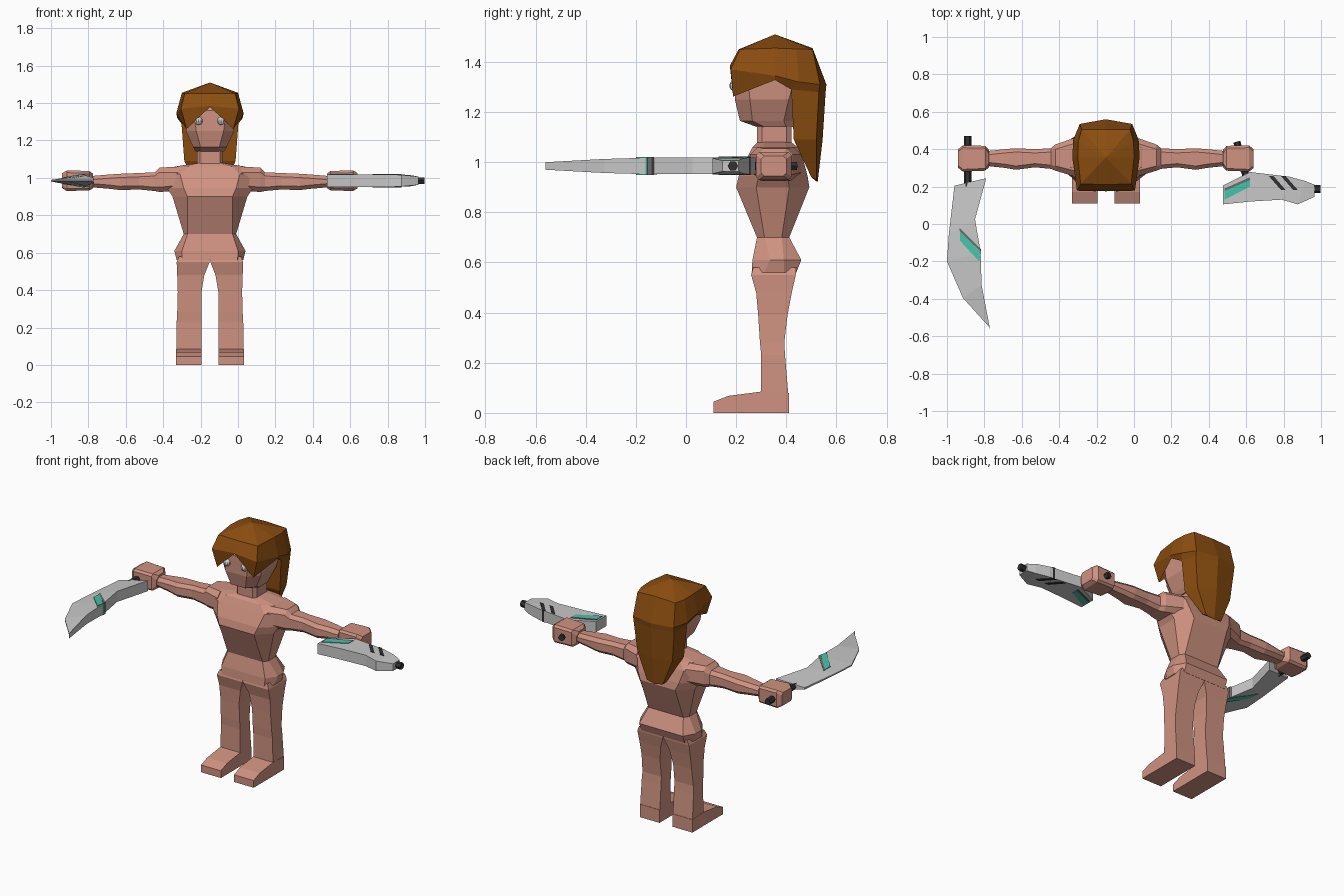
import bpy, bmesh, math
from mathutils import Vector

CX, CY, WZ = -0.15, 0.35, 0.985   # body axis and weapon height


def material(name, rgb):
    m = bpy.data.materials.new(name)
    m.diffuse_color = (*rgb, 1)
    return m


skin = material("skin", (0.63, 0.29, 0.22))
brown = material("hair_brown", (0.26, 0.075, 0.005))
metal = material("light_metal", (0.58, 0.58, 0.58))
teal = material("teal", (0.06, 0.55, 0.40))
black = material("black", (0.03, 0.03, 0.03))
grey = material("dark_grey", (0.15, 0.15, 0.15))
white = material("eye_white", (0.62, 0.62, 0.64))


def finish(name, bm, mat):
    bmesh.ops.recalc_face_normals(bm, faces=bm.faces)
    me = bpy.data.meshes.new(name)
    bm.to_mesh(me)
    bm.free()
    me.materials.append(mat)
    ob = bpy.data.objects.new(name, me)
    bpy.context.collection.objects.link(ob)
    return ob


def add_loft(bm, rings):
    """Skin a list of equal closed rings and cap both ends."""
    vs = [[bm.verts.new(p) for p in r] for r in rings]
    n = len(vs[0])
    for a, b in zip(vs, vs[1:]):
        for i in range(n):
            j = (i + 1) % n
            bm.faces.new((a[i], a[j], b[j], b[i]))
    bm.faces.new(vs[0])
    bm.faces.new(vs[-1])


def loft(name, rings, mat):
    bm = bmesh.new()
    add_loft(bm, rings)
    return finish(name, bm, mat)


def octagon(z, hw, y0, y1, cut, cuty):
    """Horizontal chamfered rectangle about the body axis."""
    return [(CX + x, y, z) for x, y in (
        (-hw + cut, y0), (hw - cut, y0), (hw, y0 + cuty), (hw, y1 - cuty),
        (hw - cut, y1), (-hw + cut, y1), (-hw, y1 - cuty), (-hw, y0 + cuty))]


def slab(name, stations, mat):
    """Plate in the weapon plane: each station is (xa, ya, half a, xb, yb, half b)."""
    rings = [[(xa, ya, WZ - ha), (xa, ya, WZ + ha), (xb, yb, WZ + hb), (xb, yb, WZ - hb)]
             for xa, ya, ha, xb, yb, hb in stations]
    return loft(name, rings, mat)


def rod(name, a, b, r, mat, sides=6):
    a, b = Vector(a), Vector(b)
    d = (b - a).normalized()
    u = d.cross(Vector((0, 0, 1))).normalized()
    w = d.cross(u)
    ang = [2 * math.pi * i / sides for i in range(sides)]
    return loft(name, [[c + r * (math.cos(t) * u + math.sin(t) * w) for t in ang]
                       for c in (a, b)], mat)


# Torso, hips to neck base
loft("torso", [octagon(*r) for r in (
    (0.56, 0.178, 0.262, 0.44, 0.03, 0.05),
    (0.61, 0.19, 0.265, 0.46, 0.04, 0.07),
    (0.70, 0.14, 0.283, 0.412, 0.02, 0.03),
    (0.90, 0.20, 0.20, 0.492, 0.08, 0.08),
    (0.945, 0.23, 0.21, 0.485, 0.09, 0.08),
    (1.02, 0.25, 0.245, 0.465, 0.09, 0.05),
    (1.06, 0.19, 0.265, 0.445, 0.07, 0.04),
    (1.08, 0.07, 0.285, 0.42, 0.02, 0.03))], skin)

# Neck and head
loft("neck", [octagon(z, 0.068, 0.283, 0.42, 0.015, 0.02) for z in (1.04, 1.17)], skin)
loft("head", [octagon(*r) for r in (
    (1.14, 0.075, 0.285, 0.43, 0.03, 0.03),
    (1.165, 0.09, 0.215, 0.44, 0.04, 0.05),
    (1.25, 0.128, 0.195, 0.47, 0.055, 0.06),
    (1.36, 0.138, 0.195, 0.49, 0.05, 0.05),
    (1.42, 0.12, 0.24, 0.48, 0.05, 0.05))], skin)

for s, side in ((-1, "right"), (1, "left")):
    # Eye
    bm = bmesh.new()
    bmesh.ops.create_uvsphere(bm, u_segments=10, v_segments=8, radius=0.022)
    bmesh.ops.translate(bm, verts=bm.verts, vec=(CX + s * 0.06, 0.195, 1.305))
    finish(side + "_eye", bm, white)

    # Leg: height, inner x, outer x, front y, back y
    loft(side + "_leg", [[(CX + s * x, y, z) for x, y in ((a, f), (b, f), (b, k), (a, k))]
                         for z, a, b, f, k in (
        (0.58, 0.0, 0.165, 0.268, 0.44),
        (0.55, 0.002, 0.178, 0.26, 0.438),
        (0.48, 0.03, 0.175, 0.28, 0.422),
        (0.39, 0.045, 0.172, 0.288, 0.405),
        (0.28, 0.045, 0.175, 0.295, 0.392),
        (0.23, 0.045, 0.178, 0.30, 0.395),
        (0.05, 0.045, 0.18, 0.30, 0.41))], skin)

    # Foot
    foot = ((0.11, 0), (0.41, 0), (0.41, 0.08), (0.30, 0.085), (0.17, 0.068), (0.11, 0.045))
    loft(side + "_foot", [[(CX + s * x, y, z) for y, z in foot] for x in (0.045, 0.181)], skin)

    # Arm and fist: distance from the axis, y range, z range, corner cut
    def section(d, y0, y1, z0, z1, c):
        return [(CX + s * d, y, z) for y, z in (
            (y0 + c, z0), (y1 - c, z0), (y1, z0 + c), (y1, z1 - c),
            (y1 - c, z1), (y0 + c, z1), (y0, z1 - c), (y0, z0 + c))]
    loft(side + "_arm", [section(*r) for r in (
        (0.17, 0.255, 0.46, 0.93, 1.06, 0.03),
        (0.27, 0.285, 0.425, 0.925, 1.055, 0.025),
        (0.295, 0.295, 0.405, 0.93, 1.03, 0.02),
        (0.38, 0.303, 0.40, 0.938, 1.026, 0.02),
        (0.48, 0.29, 0.405, 0.935, 1.022, 0.02),
        (0.54, 0.30, 0.40, 0.942, 1.018, 0.02),
        (0.635, 0.31, 0.39, 0.95, 1.01, 0.02))], skin)
    loft(side + "_fist", [section(*r) for r in (
        (0.625, 0.305, 0.395, 0.945, 1.022, 0.02),
        (0.645, 0.285, 0.418, 0.933, 1.037, 0.012),
        (0.765, 0.28, 0.42, 0.93, 1.04, 0.012),
        (0.79, 0.30, 0.40, 0.945, 1.025, 0.012))], skin)

# Hair: half-columns from the fringe to the back, mirrored about the axis
apex = (0, 0.355, 1.51)
columns = [
    [(0, 0.21, 1.45), (0, 0.175, 1.385), (0, 0.18, 1.38)],
    [(0.135, 0.215, 1.45), (0.155, 0.178, 1.37), (0.125, 0.188, 1.262)],
    [(0.15, 0.355, 1.455), (0.18, 0.355, 1.345), (0.172, 0.355, 1.328)],
    [(0.148, 0.44, 1.452), (0.175, 0.45, 1.32), (0.152, 0.42, 1.29),
     (0.137, 0.43, 1.09), (0.065, 0.50, 0.94)],
    [(0.13, 0.505, 1.45), (0.14, 0.535, 1.31), (0.14, 0.53, 1.28),
     (0.12, 0.52, 1.09), (0.055, 0.52, 0.93)],
    [(0, 0.505, 1.455), (0, 0.56, 1.31), (0, 0.557, 1.28),
     (0, 0.545, 1.09), (0, 0.525, 0.92)]]
bm = bmesh.new()
for s in (-1, 1):
    def vert(p):
        return bm.verts.new((CX + s * p[0], p[1], p[2]))
    cols = [[vert(p) for p in c] for c in columns]
    top = vert(apex)
    for a, b in zip(cols, cols[1:]):
        bm.faces.new((top, a[0], b[0]))
        for i in range(min(len(a), len(b)) - 1):
            bm.faces.new((a[i], a[i + 1], b[i + 1], b[i]))
    # inner side of the long back hair
    edge = cols[3][2:]
    mid = [vert((0, v.co.y, v.co.z)) for v in edge]
    for i in range(2):
        bm.faces.new((edge[i], edge[i + 1], mid[i + 1], mid[i]))
    bm.faces.new((edge[2], cols[4][4], cols[5][4], mid[2]))
bmesh.ops.remove_doubles(bm, verts=bm.verts, dist=0.001)
finish("hair", bm, brown)

# Curved blade: sharp outer edge, thick inner edge
slab("blade", (
    (-0.96, 0.205, 0.006, -0.79, 0.245, 0.033),
    (-0.99, -0.055, 0.004, -0.85, 0.025, 0.033),
    (-1.0, -0.20, 0.004, -0.82, -0.15, 0.033),
    (-0.915, -0.395, 0.004, -0.815, -0.325, 0.028),
    (-0.775, -0.55, 0.004, -0.77, -0.56, 0.015)), metal)
slab("blade_inlay", ((-0.93, -0.035, 0.019, -0.818, -0.155, 0.036),
                     (-0.93, -0.09, 0.019, -0.828, -0.20, 0.036)), teal)
slab("blade_groove", ((-0.932, -0.022, 0.019, -0.817, -0.135, 0.036),
                      (-0.932, -0.036, 0.019, -0.817, -0.153, 0.036)), grey)
rod("blade_handle", (-0.89, 0.20, WZ), (-0.89, 0.47, WZ), 0.02, black)

# Blaster body, inlay, stripes, grip and muzzle
slab("blaster_body", (
    (0.475, 0.105, 0.033, 0.475, 0.205, 0.033),
    (0.62, 0.12, 0.034, 0.62, 0.278, 0.034),
    (0.79, 0.13, 0.034, 0.83, 0.253, 0.034),
    (0.875, 0.105, 0.031, 0.915, 0.23, 0.031),
    (0.965, 0.145, 0.022, 0.965, 0.21, 0.022)), metal)
slab("blaster_inlay", ((0.485, 0.13, 0.037, 0.485, 0.178, 0.037),
                       (0.62, 0.20, 0.037, 0.62, 0.235, 0.037)), teal)
slab("blaster_groove", ((0.485, 0.178, 0.037, 0.485, 0.19, 0.037),
                        (0.62, 0.235, 0.037, 0.62, 0.25, 0.037)), grey)
for x in (0.72, 0.785):
    slab("blaster_stripe", ((x + 0.065, 0.183, 0.037, x + 0.09, 0.183, 0.037),
                            (x, 0.257, 0.037, x + 0.025, 0.257, 0.037)), black)
rod("blaster_grip", (0.60, 0.25, WZ), (0.55, 0.44, WZ), 0.019, black)
rod("blaster_muzzle", (0.95, 0.187, WZ), (0.998, 0.187, WZ), 0.021, black)
